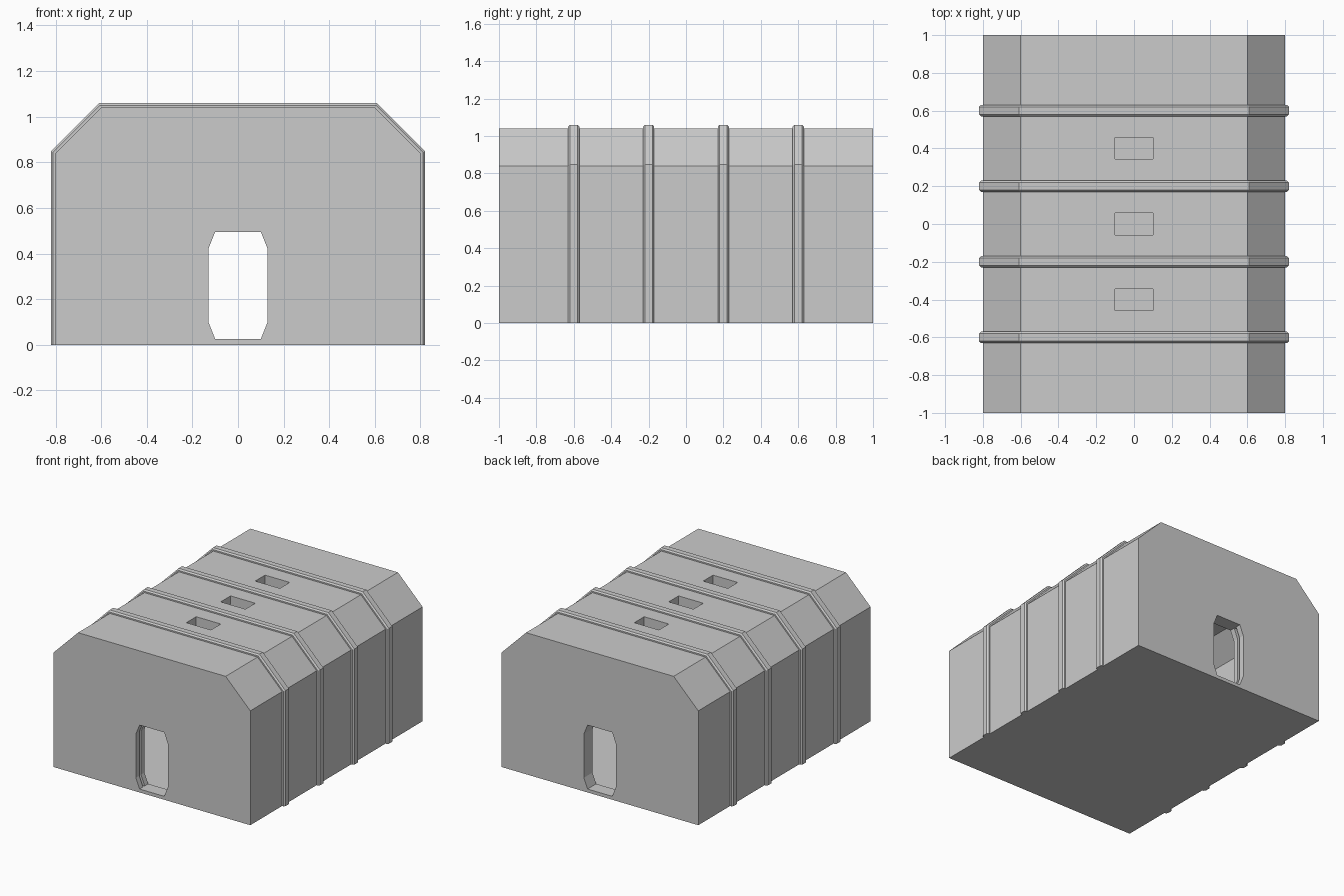
import bpy, bmesh

if "Cube" in bpy.data.objects:
    bpy.data.objects.remove(bpy.data.objects["Cube"])


def mesh_object(name, bm):
    bmesh.ops.recalc_face_normals(bm, faces=bm.faces)
    me = bpy.data.meshes.new(name)
    bm.to_mesh(me)
    bm.free()
    ob = bpy.data.objects.new(name, me)
    bpy.context.collection.objects.link(ob)
    return ob


def loft(name, rings):
    """Skin a list of equal-length rings and cap both ends."""
    bm = bmesh.new()
    vs = [[bm.verts.new(p) for p in r] for r in rings]
    n = len(rings[0])
    for a, b in zip(vs, vs[1:]):
        for i in range(n):
            j = (i + 1) % n
            bm.faces.new((a[i], a[j], b[j], b[i]))
    bm.faces.new(vs[0])
    bm.faces.new(vs[-1])
    return mesh_object(name, bm)


def prism(name, profile, y0, y1):
    return loft(name, [[(x, y, z) for x, z in profile] for y in (y0, y1)])


def mirrored(half):
    return half + [(-x, z) for x, z in reversed(half)]


def section(d, floor):
    """Chamfered hall outline, offset outward by d."""
    return mirrored([(0.8 + d, floor), (0.8 + d, 0.84 + 0.414 * d),
                     (0.6 + 0.414 * d, 1.04 + d)])


def cut(target, cutter):
    m = target.modifiers.new(cutter.name, 'BOOLEAN')
    m.operation = 'DIFFERENCE'
    m.solver = 'EXACT'
    m.object = cutter
    cutter.hide_render = True
    cutter.hide_set(True)


# Hollow hall body
body = prism("hall_body", section(0, 0), -1, 1)
cut(body, prism("interior_cutter", section(-0.1, 0.02), -0.9, 0.9))

# Doorways at both ends, with a door slot in the left jamb
door = mirrored([(0.10, 0.025), (0.13, 0.10), (0.13, 0.42), (0.10, 0.495)])
for s, side in ((-1, "front"), (1, "back")):
    cut(body, prism(side + "_door_cutter", door, s * 0.85, s * 1.1))
    slot = [(x - 0.03, z) for x, z in door]
    cut(body, prism(side + "_slot_cutter", slot, s * 0.94, s * 0.96))

# Roof openings
for i, y in enumerate((-0.4, 0, 0.4)):
    rect = [(-0.1, 0.85), (0.1, 0.85), (0.1, 1.2), (-0.1, 1.2)]
    cut(body, prism(f"roof_opening_cutter_{i}", rect, y - 0.057, y + 0.057))

# Bevelled ribs wrapping the walls and roof
rib = [(-0.03, -0.01), (-0.03, 0.01), (-0.02, 0.02),
       (0.02, 0.02), (0.03, 0.01), (0.03, -0.01)]
for i, y in enumerate((-0.6, -0.2, 0.2, 0.6)):
    paths = [[(x, y + dy, z) for x, z in section(d, 0)] for dy, d in rib]
    loft(f"rib_{i}", list(zip(*paths)))
